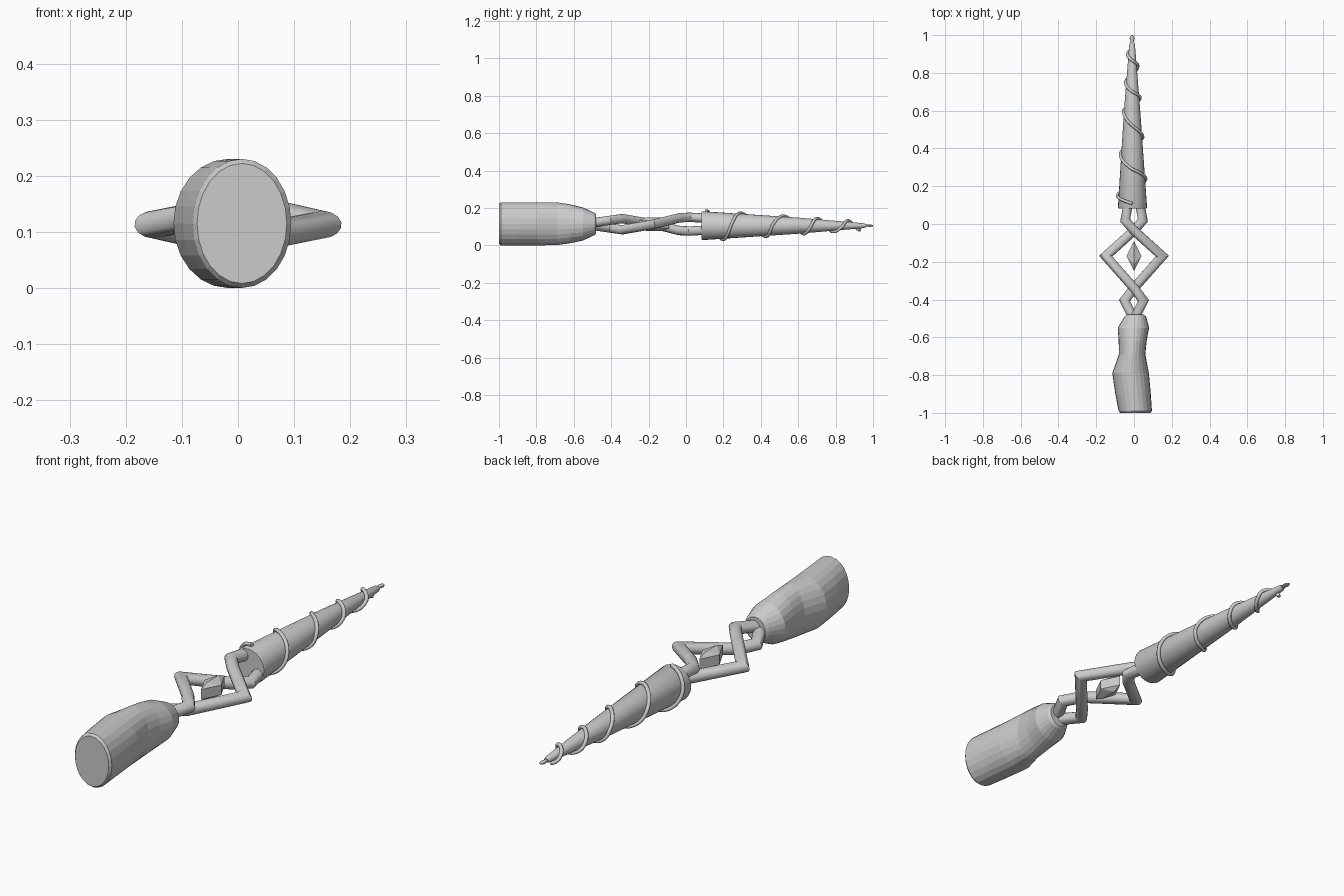
import bpy, bmesh, math
from mathutils import Vector

if "Cube" in bpy.data.objects:
    bpy.data.objects.remove(bpy.data.objects["Cube"])


def finish(name, bm, smooth=None):
    bmesh.ops.recalc_face_normals(bm, faces=bm.faces)
    mesh = bpy.data.meshes.new(name)
    bm.to_mesh(mesh)
    bm.free()
    ob = bpy.data.objects.new(name, mesh)
    bpy.context.collection.objects.link(ob)
    if smooth:
        bpy.ops.object.select_all(action='DESELECT')
        ob.select_set(True)
        bpy.context.view_layer.objects.active = ob
        bpy.ops.object.shade_smooth_by_angle(angle=math.radians(smooth))
    return ob


def skin(name, rings, smooth=None):
    """Bridge equal-sized rings of points and cap both ends."""
    bm = bmesh.new()
    rows = [[bm.verts.new(p) for p in r] for r in rings]
    n = len(rows[0])
    for a, b in zip(rows, rows[1:]):
        for i in range(n):
            j = (i + 1) % n
            bm.faces.new((a[i], a[j], b[j], b[i]))
    bm.faces.new(rows[0])
    bm.faces.new(rows[-1])
    return finish(name, bm, smooth)


def loft(name, sections, sides, smooth=None):
    """Sections along y: (y, x centre, z centre, x radius, z radius)."""
    turn = [2 * math.pi * i / sides for i in range(sides)]
    return skin(name, [[(x + rx * math.cos(t), y, z + rz * math.sin(t)) for t in turn]
                       for y, x, z, rx, rz in sections], smooth)


def tube(name, path, radius, sides, smooth=None):
    """Round bar along a path with mitred corners."""
    pts = [Vector(p) for p in path]
    dirs = [(b - a).normalized() for a, b in zip(pts, pts[1:])]
    u = dirs[0].orthogonal().normalized()
    v = dirs[0].cross(u)
    ring = [pts[0] + radius * (u * math.cos(t) + v * math.sin(t))
            for t in (2 * math.pi * i / sides for i in range(sides))]
    rings = [ring]
    for i, d in enumerate(dirs):
        n = (d + dirs[min(i + 1, len(dirs) - 1)]).normalized()
        ring = [q + d * ((pts[i + 1] - q).dot(n) / d.dot(n)) for q in ring]
        rings.append(ring)
    return skin(name, rings, smooth)


# Wavy grip with an oval section
loft("grip", [
    (-1.00, 0.007, 0.115, 0.080, 0.107),
    (-0.99, 0.007, 0.115, 0.088, 0.115),
    (-0.90, -0.005, 0.115, 0.094, 0.115),
    (-0.79, -0.018, 0.115, 0.097, 0.115),
    (-0.69, -0.010, 0.115, 0.070, 0.114),
    (-0.62, -0.007, 0.115, 0.074, 0.104),
    (-0.55, -0.003, 0.114, 0.083, 0.088),
    (-0.49, 0.007, 0.114, 0.057, 0.060),
    (-0.48, 0.007, 0.114, 0.046, 0.050)], 24)

# Two interwoven bars: the second is the first turned half round the long axis
strand = [(-0.032, 0.10, 0.145), (-0.047, 0.02, 0.150), (0, -0.035, 0.147),
          (0.15, -0.17, 0.113), (0, -0.34, 0.083), (-0.05, -0.405, 0.092),
          (-0.003, -0.50, 0.106)]
for name, s in (("woven_bar_a", 1), ("woven_bar_b", -1)):
    tube(name, [(s * x, y, 0.113 + s * (z - 0.113)) for x, y, z in strand], 0.025, 14, 40)

# Faceted crystal held between the bars
bm = bmesh.new()
for z, k in ((0.092, 1), (0.134, 1)):
    for x, y in ((0.04, 0), (0, 0.08), (-0.04, 0), (0, -0.08)):
        bm.verts.new((x * k, y * k - 0.17, z))
for z in (0.076, 0.150):
    for y in (-0.21, -0.13):
        bm.verts.new((0, y, z))
bmesh.ops.convex_hull(bm, input=bm.verts)
finish("crystal", bm)

# Tapered shaft and little tip
loft("shaft", [
    (0.082, -0.008, 0.105, 0.074, 0.074),
    (0.090, -0.008, 0.105, 0.077, 0.077),
    (0.60, -0.010, 0.105, 0.043, 0.043),
    (0.95, -0.010, 0.105, 0.015, 0.013),
    (0.962, -0.010, 0.105, 0.010, 0.008)], 24, 30)
loft("tip", [
    (0.95, -0.010, 0.105, 0.007, 0.005),
    (0.968, -0.010, 0.105, 0.008, 0.005),
    (0.982, -0.010, 0.105, 0.013, 0.006),
    (0.993, -0.010, 0.105, 0.010, 0.005),
    (1.00, -0.010, 0.105, 0.004, 0.003)], 12, 30)

# Vine wound round the shaft: y at each quarter turn, starting on top
quarters = [0.108, 0.15, 0.20, 0.24, 0.29, 0.37, 0.43, 0.46, 0.52, 0.60, 0.63,
            0.67, 0.70, 0.75, 0.79, 0.84, 0.865, 0.90, 0.93]
path = []
steps = 7
for i in range((len(quarters) - 1) * steps + 1):
    q = min(i // steps, len(quarters) - 2)
    f = i / steps - q
    y = quarters[q] * (1 - f) + quarters[q + 1] * f
    t = math.pi / 2 * (1 + i / steps)
    r = 0.083 - (y - 0.09) * 0.0715
    path.append((-0.009 + r * math.cos(t), y, 0.105 + r * math.sin(t)))
tube("spiral_vine", path, 0.008, 8, 60)
